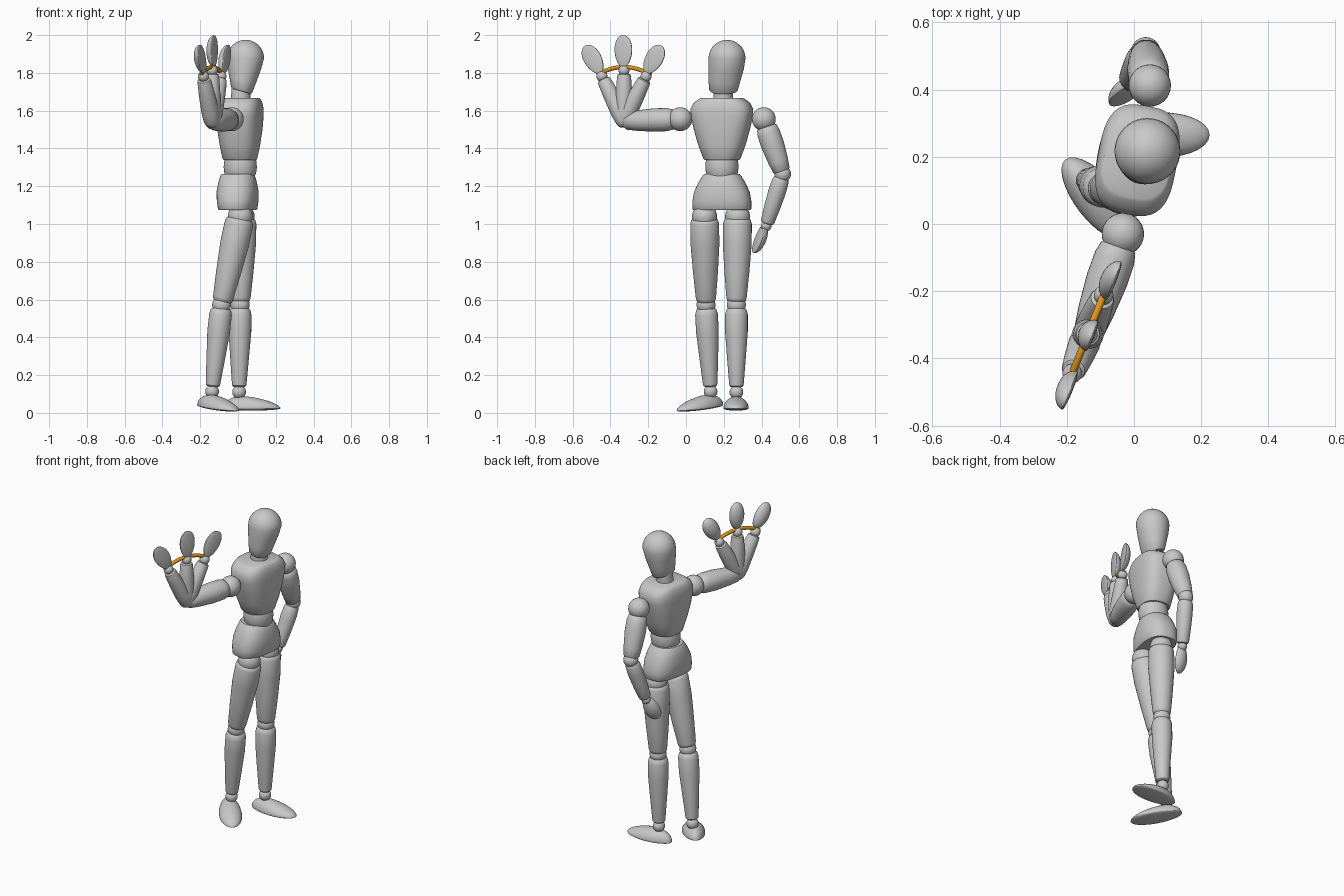
import bpy, bmesh, math
from mathutils import Vector, Matrix

if "Cube" in bpy.data.objects:
    bpy.data.objects.remove(bpy.data.objects["Cube"])


def material(name, rgb):
    m = bpy.data.materials.new(name)
    m.diffuse_color = (*rgb, 1)
    m.use_nodes = True
    m.node_tree.nodes["Principled BSDF"].inputs["Base Color"].default_value = m.diffuse_color
    return m


GREY = material("mannequin_grey", (0.58, 0.58, 0.58))
ORANGE = material("motion_orange", (0.75, 0.3, 0.01))


def finish(name, bm, mat=GREY, angle=40):
    bmesh.ops.recalc_face_normals(bm, faces=bm.faces)
    me = bpy.data.meshes.new(name)
    bm.to_mesh(me)
    bm.free()
    for p in me.polygons:
        p.use_smooth = True
    me.set_sharp_from_angle(angle=math.radians(angle))
    me.materials.append(mat)
    ob = bpy.data.objects.new(name, me)
    bpy.context.collection.objects.link(ob)
    return ob


def skin(bm, rings):
    """Join rings of points with quads and cap both ends."""
    vs = [[bm.verts.new(p) for p in r] for r in rings]
    n = len(vs[0])
    for a, b in zip(vs, vs[1:]):
        for i in range(n):
            bm.faces.new((a[i], a[(i + 1) % n], b[(i + 1) % n], b[i]))
    bm.faces.new(vs[0][::-1])
    bm.faces.new(vs[-1])


def limb(name, p0, p1, profile, seg=28):
    """Turned limb; profile is (fraction of length, radius)."""
    p0, p1 = Vector(p0), Vector(p1)
    rot = (p1 - p0).to_track_quat('Z', 'Y')
    length = (p1 - p0).length
    rings = [[p0 + rot @ Vector((r * math.cos(a), r * math.sin(a), t * length))
              for a in (i * math.tau / seg for i in range(seg))] for t, r in profile]
    bm = bmesh.new()
    skin(bm, rings)
    return finish(name, bm)


def ball(name, c, r):
    bm = bmesh.new()
    bmesh.ops.create_uvsphere(bm, u_segments=28, v_segments=16, radius=r,
                              matrix=Matrix.Translation(c))
    return finish(name, bm)


def loft(name, sections, turn=0.0, seg=40):
    """Stack of superellipses: (z, cx, cy, half x, half y, power, tilt)."""
    rot = Matrix.Rotation(turn, 3, 'Z')
    rings = []
    for z, cx, cy, hx, hy, e, tilt in sections:
        ring = []
        for i in range(seg):
            a = i * math.tau / seg
            c, s = math.cos(a), math.sin(a)
            x = hx * math.copysign(abs(c) ** (2 / e), c)
            y = hy * math.copysign(abs(s) ** (2 / e), s)
            ring.append(Vector((cx, cy, z + tilt * x)) + rot @ Vector((x, y, 0)))
        rings.append(ring)
    bm = bmesh.new()
    skin(bm, rings)
    return finish(name, bm)


def shaped_sphere(name, centre, axes, shape):
    """Unit sphere reshaped by a rule, then placed along three axes."""
    bm = bmesh.new()
    bmesh.ops.create_uvsphere(bm, u_segments=28, v_segments=18, radius=1)
    for v in bm.verts:
        x, y, z = shape(*v.co)
        v.co = Vector(centre) + axes[0] * x + axes[1] * y + axes[2] * z
    return finish(name, bm)


def hand(name, centre, along, palm):
    """Egg-shaped hand, nearly flat on the palm side."""
    u = Vector(along).normalized()
    n = Vector(palm)
    n = (n - u * n.dot(u)).normalized()
    w = u.cross(n)
    shaped_sphere(name, Vector(centre) + n * 0.012, (w, n, u), lambda x, y, z: (
        x * 0.049 * (1 + 0.1 * z), y * (0.008 if y > 0 else 0.04), z * 0.085))


def foot(name, centre, heading, pitch):
    """Wedge foot with a flat sole, lower towards the toe."""
    rot = Matrix.Rotation(heading, 3, 'Z') @ Matrix.Rotation(pitch, 3, 'Y')
    axes = [rot @ Vector(v) for v in ((1, 0, 0), (0, 1, 0), (0, 0, 1))]
    shaped_sphere(name, centre, axes, lambda x, y, z: (
        x * 0.153, y * 0.067 * (1 + 0.06 * x),
        z * (0.06 - 0.022 * x) if z > 0 else z * 0.012))


# head: ball crown tapering to a slanted chin
crown = [(1.877 + 0.098 * math.sin(a), 0.04, 0.217, 0.098 * math.cos(a),
          0.098 * math.cos(a), 2, 0)
         for a in (math.radians(d) for d in (0, 12, 24, 36, 48, 60, 70, 80, 87))]
loft("head", [(1.703, 0.018, 0.199, 0.05, 0.069, 2.2, -0.3),
              (1.711, 0.019, 0.199, 0.056, 0.076, 2.2, -0.3),
              (1.76, 0.025, 0.204, 0.07, 0.085, 2.1, -0.2),
              (1.82, 0.033, 0.212, 0.087, 0.094, 2, -0.08)] + crown)
limb("neck", (0.012, 0.195, 1.63), (0.018, 0.2, 1.74), [(0, 0.052), (1, 0.05)])

# trunk, turned a little to one side
TURN = math.radians(-10.3)
cx, cy = 0.01, 0.19
loft("chest", [(z, cx, cy, hx, hy, e, 0) for z, hx, hy, e in (
    (1.34, 0.086, 0.092, 2.4), (1.347, 0.091, 0.098, 2.4), (1.42, 0.104, 0.125, 2.6),
    (1.50, 0.114, 0.147, 2.8), (1.57, 0.118, 0.162, 3), (1.61, 0.118, 0.164, 3),
    (1.64, 0.113, 0.148, 3), (1.66, 0.105, 0.122, 3), (1.666, 0.098, 0.112, 3))], TURN)
loft("waist", [(z, 0.012, cy, r, r, 2, 0) for z, r in (
    (1.25, 0.076), (1.27, 0.084), (1.30, 0.088), (1.33, 0.086), (1.36, 0.078))], TURN)
loft("pelvis", [(z, -0.002, cy, hx, hy, e, 0) for z, hx, hy, e in (
    (1.075, 0.094, 0.152, 2.6), (1.08, 0.098, 0.156, 2.6), (1.12, 0.105, 0.156, 2.5),
    (1.17, 0.108, 0.147, 2.4), (1.22, 0.1, 0.124, 2.3), (1.255, 0.091, 0.102, 2.2),
    (1.266, 0.083, 0.092, 2.2))], TURN)

# legs: hip, knee and ankle joints with turned limbs between
THIGH = [(0, 0.058), (0.02, 0.07), (0.06, 0.076), (0.3, 0.077), (0.65, 0.066),
         (0.95, 0.054), (0.985, 0.05), (1, 0.042)]
SHIN = [(0, 0.045), (0.02, 0.054), (0.08, 0.06), (0.3, 0.06), (0.65, 0.049),
        (0.95, 0.039), (0.985, 0.037), (1, 0.03)]
LEGS = {"right": ((0.012, 0.098, 1.035), (-0.087, 0.106, 0.572), (-0.137, 0.13, 0.113)),
        "left": ((0.022, 0.273, 1.035), (0.012, 0.267, 0.572), (0.006, 0.267, 0.11))}
for side, pts in LEGS.items():
    hip, knee, ankle = map(Vector, pts)
    ball(side + "_hip", hip + Vector((0, 0, 0.005)), 0.066)
    limb(side + "_thigh", hip.lerp(knee, 0.01), hip.lerp(knee, 0.965), THIGH)
    ball(side + "_knee", knee, 0.05)
    limb(side + "_shin", knee.lerp(ankle, 0.04), knee.lerp(ankle, 0.94), SHIN)
    ball(side + "_ankle", ankle, 0.036)
foot("right_foot", (-0.107, 0.075, 0.027), math.radians(-50), math.radians(6))
foot("left_foot", (0.072, 0.265, 0.024), 0, 0)

# arms
UPPER = [(0, 0.04), (0.04, 0.054), (0.15, 0.061), (0.4, 0.062), (0.75, 0.054),
         (0.95, 0.046), (1, 0.034)]
FORE = [(0, 0.028), (0.03, 0.037), (0.1, 0.044), (0.3, 0.047), (0.65, 0.043),
        (0.95, 0.037), (0.985, 0.034), (1, 0.026)]

# lowered left arm
shoulder, elbow = Vector((0.047, 0.412, 1.555)), Vector((0.035, 0.512, 1.265))
wrist = Vector((-0.012, 0.425, 0.99))
ball("left_shoulder", shoulder, 0.063)
limb("left_upper_arm", shoulder.lerp(elbow, 0.12), shoulder.lerp(elbow, 0.97), UPPER)
ball("left_elbow", elbow, 0.044)
limb("left_forearm", elbow.lerp(wrist, 0.04), elbow.lerp(wrist, 0.95), FORE)
ball("left_wrist", wrist, 0.028)
hand("left_hand", (-0.03, 0.396, 0.922), (-0.02, -0.04, -0.1), (0.3, -0.95, 0))

# raised right arm with three waving forearm positions
shoulder, elbow = Vector((-0.033, -0.03, 1.555)), Vector((-0.137, -0.328, 1.545))
ball("right_shoulder", shoulder, 0.063)
limb("right_upper_arm", shoulder.lerp(elbow, 0.1), shoulder.lerp(elbow, 1.0), UPPER)
SWING = Vector((0.371, 0.928, 0))
PALM = Vector((0.928, -0.371, 0))


def fan(deg, dist):
    a = math.radians(deg)
    return elbow + (SWING * math.sin(a) + Vector((0, 0, math.cos(a)))) * dist


for label, deg in (("outer", -28), ("middle", 0), ("inner", 28)):
    limb(label + "_forearm", fan(deg, -0.025), fan(deg, 0.25), FORE)
    ball(label + "_wrist", fan(deg, 0.268), 0.029)
    hand(label + "_hand", fan(deg, 0.37), fan(deg * 1.15, 1) - elbow, PALM)

# orange arc that marks the wave
bm = bmesh.new()
rings = []
for k in range(25):
    deg = -32 + 64 * k / 24
    c = fan(deg, 0.286)
    out = (c - elbow).normalized()
    rings.append([c + (out * math.cos(a) + PALM * math.sin(a)) * 0.011
                  for a in (i * math.tau / 12 for i in range(12))])
skin(bm, rings)
finish("wave_arc", bm, ORANGE)
